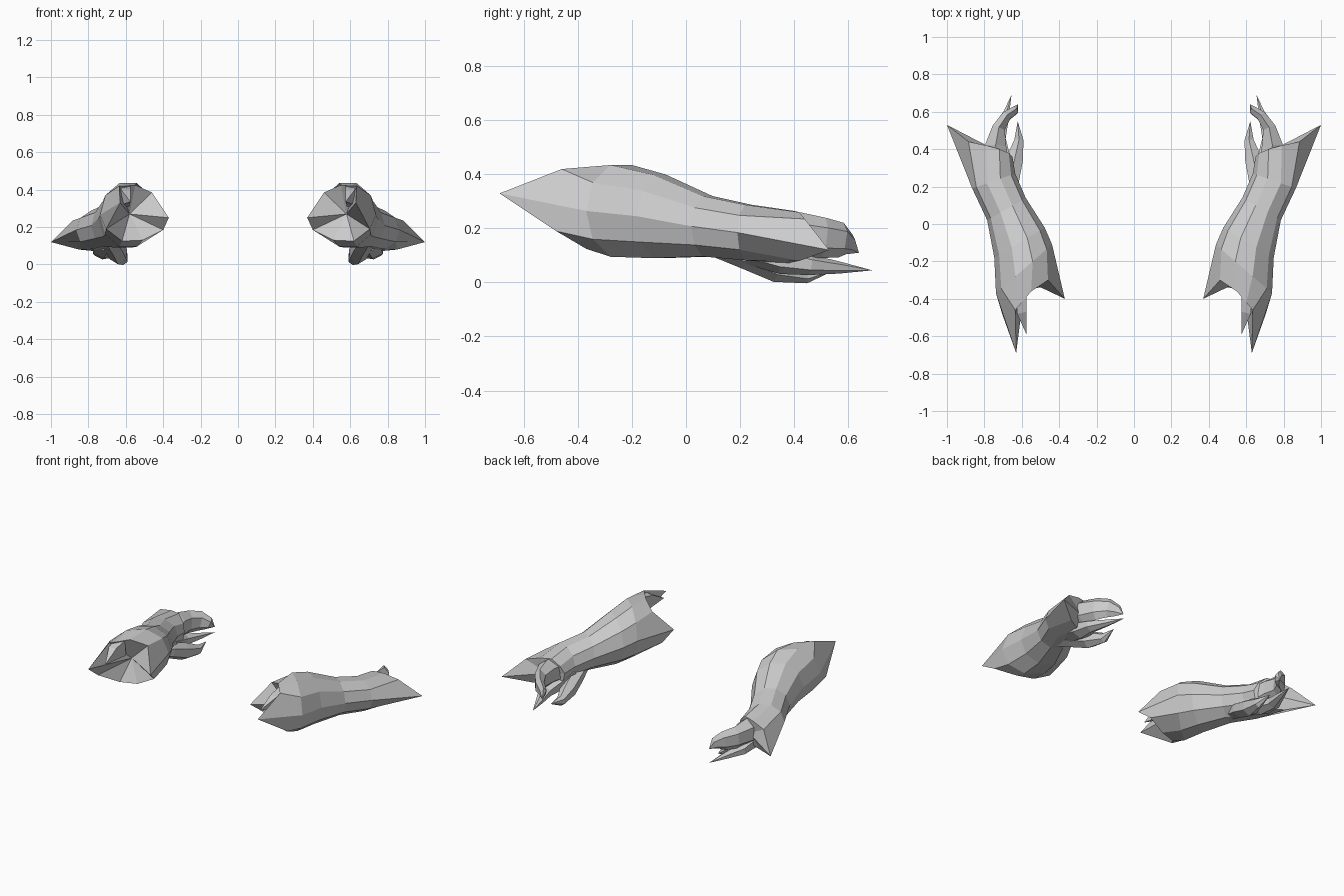
import bpy, bmesh
from math import cos, sin, pi
from mathutils import Vector

if "Cube" in bpy.data.objects:
    bpy.data.objects.remove(bpy.data.objects["Cube"])

N = 10


def finish(name, bm):
    """Flat-shaded object, mirrored to the other side."""
    bmesh.ops.recalc_face_normals(bm, faces=bm.faces)
    me = bpy.data.meshes.new(name)
    bm.to_mesh(me)
    bm.free()
    ob = bpy.data.objects.new(name, me)
    bpy.context.collection.objects.link(ob)
    m = ob.modifiers.new("Mirror", 'MIRROR')
    m.use_mirror_merge = False
    return ob


def bridge(bm, a, b):
    n = len(a)
    for i in range(n):
        bm.faces.new((a[i], a[(i + 1) % n], b[(i + 1) % n], b[i]))


def fan(bm, ring, apex):
    c = bm.verts.new(apex)
    for i in range(len(ring)):
        bm.faces.new((ring[i], ring[(i + 1) % len(ring)], c))


def oval(cx, y, cz, rx, rz, tilt):
    """Cross-section; index 0 is the outer side, then over the top."""
    pts = []
    for i in range(N):
        a = 2 * pi * i / N
        pts.append((cx + rx * cos(a), y - tilt * cos(a), cz + rz * 1.05 * sin(a)))
    return pts


# Forearm: spiked front rim, oval sections, back rim with elbow spike
front_rim = [(.63, -.69, .33), (.635, -.46, .42), (.60, -.42, .42), (.55, -.36, .425),
             (.46, -.30, .385), (.37, -.40, .25), (.40, -.32, .185),
             (.51, -.34, .13), (.62, -.37, .125), (.705, -.48, .19)]
back_rim = [(1.0, .53, .12), (.885, .44, .235), (.79, .42, .26), (.72, .40, .265),
            (.67, .38, .22), (.65, .36, .17), (.66, .36, .12),
            (.69, .36, .085), (.75, .37, .07), (.85, .42, .08)]
sections = [front_rim,
            oval(.588, -.24, .265, .150, .170, .13),
            oval(.612, -.10, .245, .135, .155, .08),
            oval(.682, .08, .208, .103, .112, .06),
            oval(.750, .23, .185, .115, .103, .04),
            back_rim]
bm = bmesh.new()
rings = [[bm.verts.new(p) for p in s] for s in sections]
for a, b in zip(rings, rings[1:]):
    bridge(bm, a, b)
fan(bm, rings[0], (.58, -.30, .27))
fan(bm, rings[-1], (.75, .40, .16))
finish("forearm", bm)

# Small blade hanging under the top of the front opening
bm = bmesh.new()
base = [bm.verts.new(p) for p in
        [(.575, -.38, .42), (.63, -.40, .42), (.62, -.38, .31), (.58, -.36, .31)]]
mid = [bm.verts.new(p) for p in
       [(.575, -.47, .40), (.625, -.48, .40), (.62, -.47, .32), (.58, -.46, .32)]]
bridge(bm, base, mid)
bm.faces.new(base)
fan(bm, mid, (.575, -.59, .335))
finish("front_blade", bm)


def claw(name, path, sides=6):
    """Tapering tube; path holds (x, y, z, width, height), pointed at the end."""
    bm = bmesh.new()
    pts = [Vector(p[:3]) for p in path]
    rings = []
    for k, p in enumerate(path[:-1]):
        t = (pts[k + 1] - pts[max(k - 1, 0)]).normalized()
        side = t.cross(Vector((0, 0, 1))).normalized()
        up = side.cross(t)
        rings.append([bm.verts.new(pts[k] + side * p[3] * cos(2 * pi * (i + .5) / sides)
                                   + up * p[4] * sin(2 * pi * (i + .5) / sides))
                      for i in range(sides)])
    for a, b in zip(rings, rings[1:]):
        bridge(bm, a, b)
    bm.faces.new(rings[0])
    fan(bm, rings[-1], pts[-1])
    finish(name, bm)


# Curled upper finger, lower claw and thumb
claw("curled_finger", [(.73, .32, .17, .07, .09), (.74, .42, .175, .065, .085),
                       (.725, .51, .165, .04, .075), (.685, .575, .157, .03, .065),
                       (.64, .605, .14, .024, .04), (.62, .64, .11, 0, 0)])
claw("lower_claw", [(.70, .24, .12, .07, .055), (.72, .36, .085, .065, .055),
                    (.725, .46, .065, .045, .038), (.69, .57, .055, .024, .022),
                    (.655, .69, .045, 0, 0)])
claw("thumb", [(.69, .12, .13, .05, .04), (.665, .22, .10, .055, .05),
               (.64, .34, .055, .052, .055), (.615, .45, .03, .028, .033),
               (.622, .55, .045, 0, 0)])
